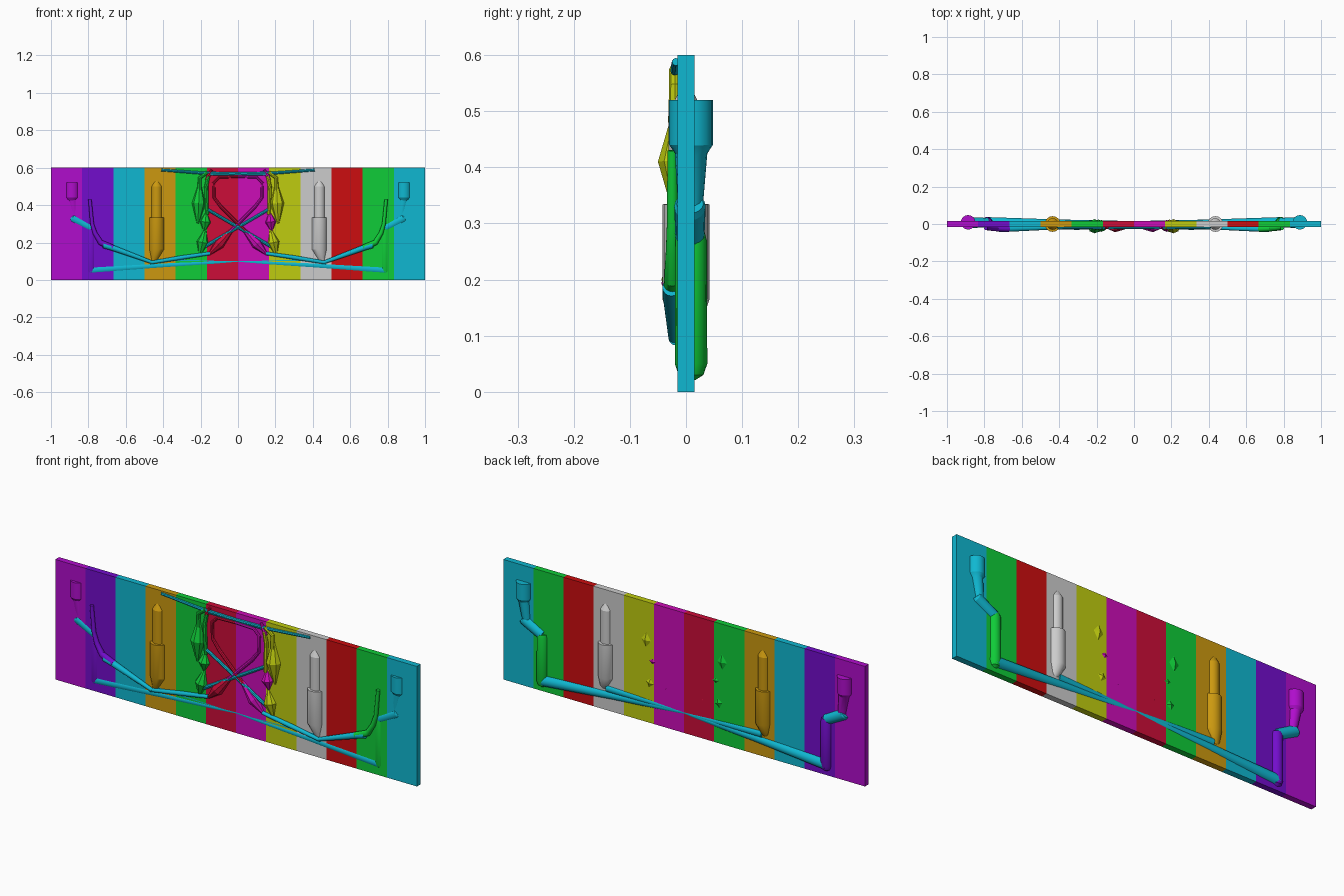
import bpy, bmesh, math
from mathutils import Vector

if "Cube" in bpy.data.objects:
    bpy.data.objects.remove(bpy.data.objects["Cube"])


def material(name, *rgb):
    linear = [((c + 0.055) / 1.055) ** 2.4 if c > 0.04 else c / 12.92 for c in rgb] + [1]
    m = bpy.data.materials.new(name)
    m.use_nodes = True
    m.diffuse_color = linear
    m.node_tree.nodes["Principled BSDF"].inputs["Base Color"].default_value = linear
    return m


purple = material("purple", .69, .05, .8)
violet = material("violet", .45, .05, .8)
cyan = material("cyan", .06, .72, .82)
orange = material("orange", .8, .6, .06)
green = material("green", .06, .8, .22)
crimson = material("crimson", .8, .05, .22)
magenta = material("magenta", .8, .05, .72)
yellow = material("yellow", .75, .8, .06)
grey = material("light grey", .8, .8, .8)
red = material("red", .8, .05, .06)


def finish(name, bm, mats):
    bmesh.ops.recalc_face_normals(bm, faces=bm.faces)
    mesh = bpy.data.meshes.new(name)
    bm.to_mesh(mesh)
    bm.free()
    for m in mats:
        mesh.materials.append(m)
    obj = bpy.data.objects.new(name, mesh)
    bpy.context.collection.objects.link(obj)
    return obj


def tube(name, points, mat, side=1, sides=16):
    """Loft a round tube through (x, y, z, radius) points."""
    bm = bmesh.new()
    path = [Vector((side * x, y, z)) for x, y, z, r in points]
    rings = []
    for i, p in enumerate(path):
        t = (path[min(i + 1, len(path) - 1)] - path[max(i - 1, 0)]).normalized()
        n = Vector((0, 1, 0))
        n = (n - t * n.dot(t)).normalized()
        b = t.cross(n)
        r = points[i][3]
        rings.append([bm.verts.new(p + r * (n * math.cos(a) + b * math.sin(a)))
                      for a in (math.tau * k / sides for k in range(sides))])
    for lower, upper in zip(rings, rings[1:]):
        for k in range(sides):
            j = (k + 1) % sides
            bm.faces.new((lower[k], lower[j], upper[j], upper[k]))
    bm.faces.new(rings[0])
    bm.faces.new(rings[-1])
    obj = finish(name, bm, [mat])
    bpy.ops.object.select_all(action="DESELECT")
    obj.select_set(True)
    bpy.context.view_layer.objects.active = obj
    bpy.ops.object.shade_smooth_by_angle(angle=math.radians(25))
    return obj


def spindle(name, a, b, y, r, mat, side, peak=0.5):
    """Double cone between two (x, z) points."""
    mid = [p + (q - p) * peak for p, q in zip(a, b)]
    tube(name, [(a[0], y, a[1], .006), (mid[0], y, mid[1], r),
                (b[0], y, b[1], .006)], mat, side, 8)


# Striped board
stripes = [purple, violet, cyan, orange, green, crimson,
           magenta, yellow, grey, red, green, cyan]
bm = bmesh.new()
bmesh.ops.create_cube(bm, size=1)
for v in bm.verts:
    v.co = (v.co.x * 2, v.co.y * .03, v.co.z * .6 + .3)
for i in range(1, 12):
    bmesh.ops.bisect_plane(bm, geom=bm.verts[:] + bm.edges[:] + bm.faces[:],
                           plane_co=(i / 6 - 1, 0, 0), plane_no=(1, 0, 0))
for f in bm.faces:
    f.material_index = max(0, min(11, int((f.calc_center_median().x + 1) * 6)))
finish("striped_board", bm, stripes)

# Parts repeated on both sides, with their own colours
for side, label, cup, limb, shaft, chain, small, cross in (
        (1, "left", cyan, green, grey, yellow, magenta, magenta),
        (-1, "right", purple, violet, orange, green, green, crimson)):

    # Outer cup, elbow and upright
    tube(label + "_cup", [(.887, .009, .52, .039), (.887, .009, .44, .039),
                          (.885, .009, .425, .029), (.872, .008, .33, .022)], cup, side)
    tube(label + "_elbow", [(.89, .007, .335, .024), (.885, .007, .33, .028),
                            (.785, .007, .277, .026)], cyan, side)
    tube(label + "_upright", [(.785, .009, .285, .024), (.785, .009, .27, .028),
                              (.785, .009, .05, .029), (.785, .009, .03, .022),
                              (.785, .009, .021, .008)], limb, side)

    # Lower long rods meeting in the middle
    tube(label + "_long_rod", [(.79, .009, .052, .028), (.4, .003, .078, .021),
                               (0, 0, .1, .0155)], cyan, side)
    tube(label + "_inner_rod", [(.43, .004, .108, .02), (0, 0, .098, .015)], cyan, side)

    # Bent front tube and its cone
    tube(label + "_bent_tube", [(.792, -.024, .43, .009), (.78, -.024, .3, .01),
                                (.765, -.024, .25, .012), (.735, -.024, .2, .015),
                                (.67, -.026, .172, .016)], limb, side)
    tube(label + "_bent_cone", [(.72, -.026, .186, .016), (.68, -.026, .175, .016),
                                (.46, -.022, .094, .009)], cyan, side)
    tube(label + "_front_rod", [(.47, -.02, .092, .009), (.3, -.02, .12, .011),
                                (.15, -.018, .142, .009)], cyan, side)

    # Stepped shaft with pointed ends
    tube(label + "_shaft", [(.435, 0, .55, .004), (.435, 0, .5, .031), (.435, 0, .335, .031),
                            (.435, 0, .334, .042), (.435, 0, .165, .042),
                            (.447, 0, .115, .024), (.455, -.005, .095, .012)], shaft, side)

    # Hanging chain of spindles
    spindle(label + "_large_spindle", (.205, .52), (.215, .3), -.012, .038, chain, side)
    spindle(label + "_middle_spindle", (.17, .36), (.18, .26), -.01, .032, small, side)
    spindle(label + "_small_spindle", (.175, .27), (.205, .13), -.01, .034, chain, side)
    tube(label + "_hanger", [(.165, -.02, .575, .01), (.205, -.02, .545, .01),
                             (.205, -.02, .48, .012)], chain, side, 8)
    tube(label + "_inner_hanger", [(.155, -.02, .57, .008), (.17, -.02, .5, .011),
                                   (.165, -.018, .35, .009)], chain, side, 8)

    # Central loop, crossing rods and slanted spindle
    tube(label + "_loop", [(0, -.018, .553, .008), (.1, -.018, .55, .008),
                           (.13, -.018, .52, .008), (.128, -.018, .44, .008),
                           (.09, -.018, .39, .009), (0, -.018, .3, .009),
                           (-.05, -.018, .25, .009)], cross, side, 8)
    spindle(label + "_slanted_spindle", (.02, .28), (.155, .135), -.014, .03, cross, side, .6)
    tube(label + "_cross_rod", [(.175, -.019, .18, .009), (-.16, -.019, .375, .008)],
         cyan, side, 8)

    # Top rods
    tube(label + "_top_rod", [(.41, -.018, .588, .007), (.2, -.02, .572, .008),
                              (-.15, -.019, .565, .008)], cyan, side, 8)
    spindle(label + "_top_joint", (.17, .535), (.14, .59), -.019, .011, cross, side)
